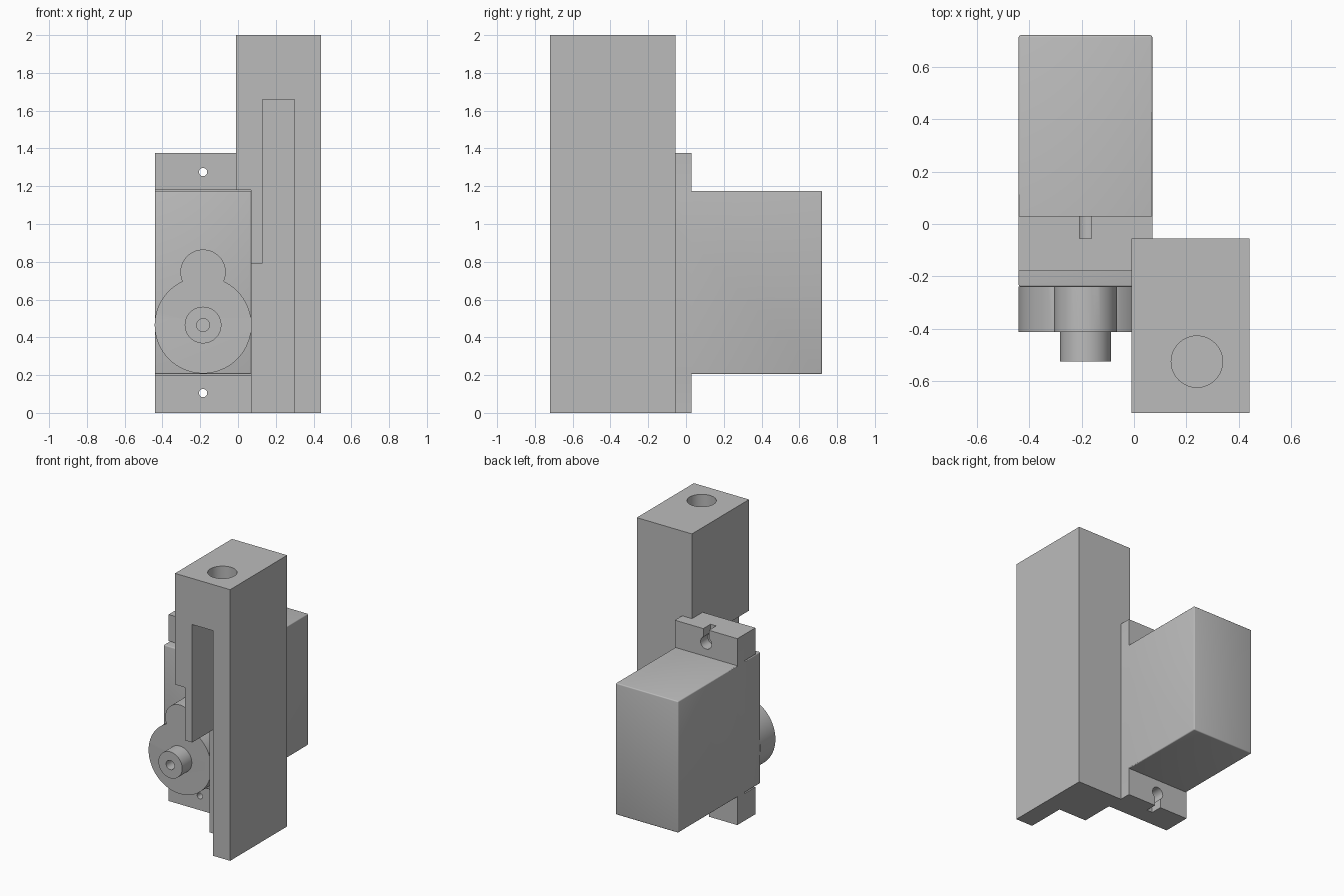
import bpy
import bmesh
from math import pi, radians
from mathutils import Matrix, Vector

cube = bpy.data.objects.get("Cube")
if cube:
    bpy.data.objects.remove(cube)

grey = bpy.data.materials.new("plain grey")
grey.use_nodes = True
GREY = (0.5, 0.5, 0.5, 1)
grey.diffuse_color = GREY
grey.node_tree.nodes["Principled BSDF"].inputs["Base Color"].default_value = GREY


def finish(name, bm):
    mesh = bpy.data.meshes.new(name)
    bm.to_mesh(mesh)
    bm.free()
    mesh.materials.append(grey)
    obj = bpy.data.objects.new(name, mesh)
    bpy.context.collection.objects.link(obj)
    return obj


def box(name, x, y, z):
    """Box from (low, high) ranges on each axis."""
    bm = bmesh.new()
    bmesh.ops.create_cube(bm, size=1)
    size = Vector((x[1] - x[0], y[1] - y[0], z[1] - z[0]))
    centre = Vector((sum(x), sum(y), sum(z))) / 2
    bmesh.ops.transform(bm, verts=bm.verts,
                        matrix=Matrix.Translation(centre) @ Matrix.Diagonal(size.to_4d()))
    return finish(name, bm)


def cylinder(name, centre, radius, length, axis="Y", segments=64):
    bm = bmesh.new()
    turn = Matrix.Rotation(pi / 2, 4, "X") if axis == "Y" else Matrix()
    bmesh.ops.create_cone(bm, cap_ends=True, segments=segments, radius1=radius,
                          radius2=radius, depth=length,
                          matrix=Matrix.Translation(centre) @ turn)
    return finish(name, bm)


def apply_modifiers(obj):
    bpy.context.view_layer.objects.active = obj
    for mod in list(obj.modifiers):
        bpy.ops.object.modifier_apply(modifier=mod.name)


def combine(obj, others, operation):
    for other in others:
        mod = obj.modifiers.new("combine", "BOOLEAN")
        mod.operation = operation
        mod.solver = "EXACT"
        mod.object = other
        apply_modifiers(obj)
        bpy.data.objects.remove(other)


def bevel(obj, width, segments=3):
    mod = obj.modifiers.new("bevel", "BEVEL")
    mod.width = width
    mod.segments = segments
    mod.limit_method = "ANGLE"
    mod.angle_limit = radians(40)
    apply_modifiers(obj)


def smooth(obj):
    bpy.ops.object.select_all(action="DESELECT")
    obj.select_set(True)
    bpy.context.view_layer.objects.active = obj
    bpy.ops.object.shade_smooth_by_angle(angle=radians(30))


LEFT, RIGHT, AXIS = -0.44, 0.07, -0.185
SCREW_HEIGHTS = (0.105, 1.275)
PLATE_Y = (-0.18, -0.055)

# Holder: tall block with upper and lower mounting plates
holder = box("holder_block", (-0.01, 0.44), (-0.72, -0.055), (0, 2))
combine(holder, [
    box("motor_notch", (-0.1, RIGHT), (-0.8, 0), (-0.1, 1.18)),
    box("front_slot", (0.13, 0.3), (-0.8, -0.43), (-0.1, 1.66)),
    box("lower_opening", (0, 0.2), (-0.8, -0.43), (-0.1, 0.79)),
    cylinder("rod_hole", (0.24, -0.525, 2), 0.098, 0.6, "Z"),
], "DIFFERENCE")
combine(holder, [
    box("lower_plate", (LEFT, 0.1), PLATE_Y, (0, 0.2)),
    box("upper_plate", (LEFT, 0.05), PLATE_Y, (1.18, 1.375)),
], "UNION")
combine(holder, [cylinder("pilot_hole", (AXIS, -0.1, z), 0.022, 0.4, segments=32)
                 for z in SCREW_HEIGHTS], "DIFFERENCE")
smooth(holder)

# Motor case with two slotted ears
case = box("motor_case", (LEFT, RIGHT), (-0.24, 0.72), (0.205, 1.175))
bevel(case, 0.008)
ears = box("motor_ears", (LEFT, RIGHT), (-0.055, 0.03), (0, 1.375))
cutters = []
for z, slot in zip(SCREW_HEIGHTS, ((-0.1, 0.105), (1.275, 1.5))):
    cutters.append(cylinder("ear_hole", (AXIS, 0, z), 0.045, 0.3, segments=32))
    cutters.append(box("ear_slot", (AXIS - 0.023, AXIS + 0.023), (-0.15, 0.15), slot))
combine(ears, cutters, "DIFFERENCE")
combine(case, [ears], "UNION")
smooth(case)

# Gear cover: large round housing with a small round lobe above
cover = cylinder("gear_cover", (AXIS, -0.325, 0.465), 0.256, 0.175, segments=96)
combine(cover, [cylinder("cover_lobe", (AXIS, -0.325, 0.745), 0.12, 0.175),
                box("lobe_neck", (AXIS - 0.12, AXIS + 0.12), (-0.4125, -0.2375),
                    (0.5, 0.745))], "UNION")
bevel(cover, 0.014)
smooth(cover)

# Output shaft with its screw hole
shaft = cylinder("output_shaft", (AXIS, -0.455, 0.465), 0.097, 0.14)
combine(shaft, [cylinder("shaft_hole", (AXIS, -0.5, 0.465), 0.034, 0.18, segments=32)],
        "DIFFERENCE")
smooth(shaft)
